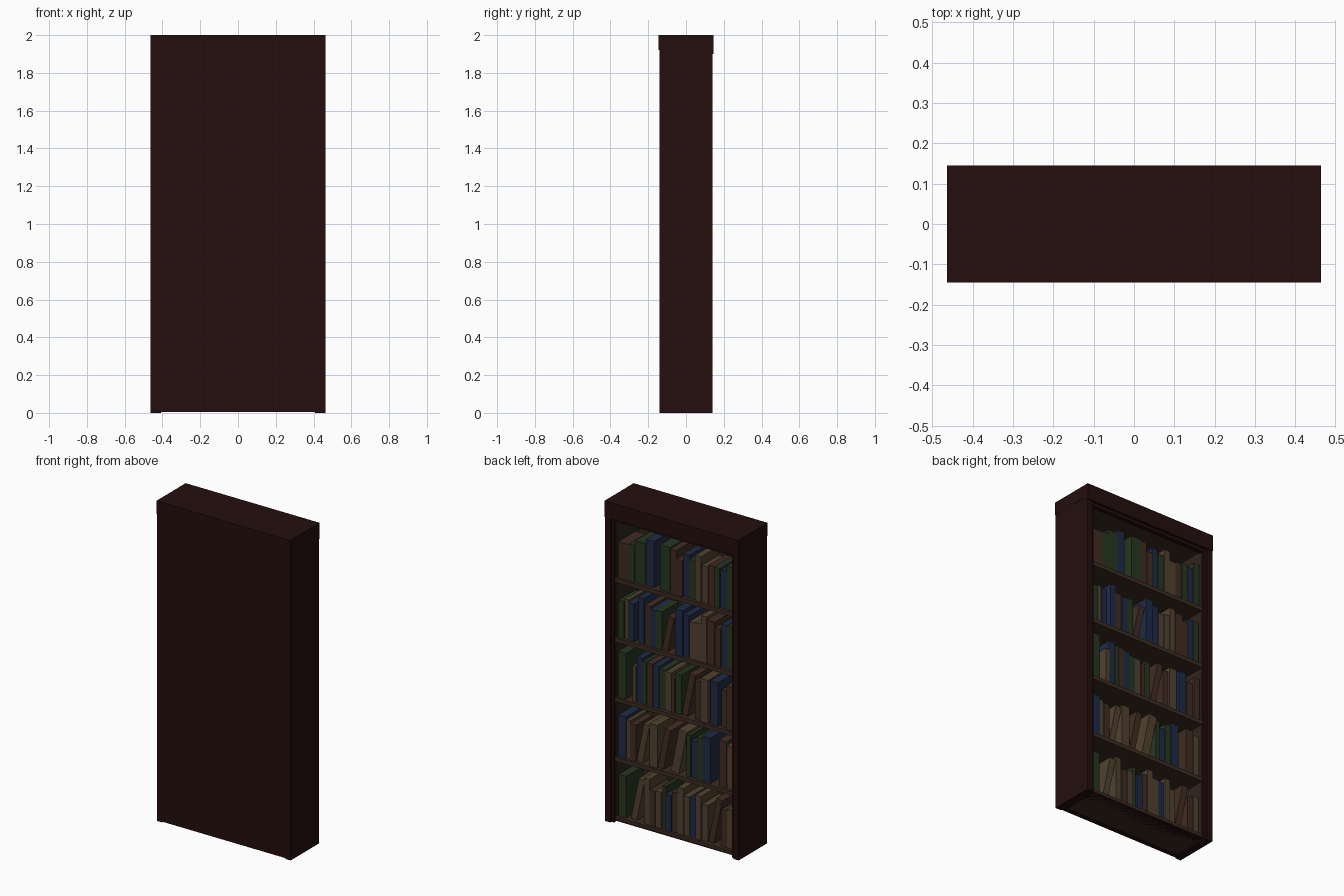
import bpy, math, random
from mathutils import Matrix, Vector

random.seed(4)
old = bpy.data.objects.get("Cube")
if old:
    bpy.data.objects.remove(old, do_unlink=True)


def material(name, colour):
    m = bpy.data.materials.new(name)
    m.use_nodes = True
    m.diffuse_color = (*colour, 1)
    m.node_tree.nodes["Principled BSDF"].inputs["Base Color"].default_value = (*colour, 1)
    return m


dark = material("dark mahogany", (0.017, 0.0045, 0.004))
wood = material("shelf brown", (0.045, 0.025, 0.015))
panel = material("back lining", (0.028, 0.019, 0.011))
covers = {
    "g": material("green cover", (0.019, 0.037, 0.014)),
    "b": material("blue cover", (0.013, 0.024, 0.06)),
    "t": material("tan cover", (0.08, 0.053, 0.028)),
    "n": material("brown cover", (0.053, 0.025, 0.016)),
}


def box(name, low, high, mat, lean=0):
    """Box between two corners, optionally tipped about its bottom."""
    bpy.ops.mesh.primitive_cube_add(size=1)
    ob = bpy.context.object
    ob.name = name
    low, high = Vector(low), Vector(high)
    size = high - low
    ob.data.transform(Matrix.Translation((0, 0, size.z / 2)) @ Matrix.Diagonal((*size, 1)))
    ob.location = ((low.x + high.x) / 2, (low.y + high.y) / 2, low.z)
    ob.rotation_euler.y = lean
    ob.data.materials.append(mat)
    return ob


# Carcass
box("front_panel", (-0.46, -0.14, 0.005), (0.46, -0.115, 1.95), dark)
for side, name in ((1, "left"), (-1, "right")):
    def upright(part, a, b, y0, y1, z0, z1, mat):
        xs = sorted((a * side, b * side))
        box(name + part, (xs[0], y0, z0), (xs[1], y1, z1), mat)
    upright("_side", 0.425, 0.462, -0.14, 0.14, 0, 1.95, dark)
    upright("_stile", 0.408, 0.425, -0.115, 0.128, 0, 1.95, dark)
    upright("_lining", 0.404, 0.408, -0.115, 0.115, 0.03, 1.89, panel)

# Cornice, top rail and inner lining
box("cornice", (-0.463, -0.145, 1.92), (0.463, 0.145, 2), dark)
box("cornice_lip", (-0.463, 0.11, 1.9), (0.463, 0.145, 1.92), dark)
box("top_rail", (-0.41, 0.1, 1.882), (0.41, 0.128, 1.92), dark)
box("ceiling_lining", (-0.408, -0.115, 1.89), (0.408, 0.1, 1.92), wood)
box("back_lining", (-0.408, -0.115, 0.03), (0.408, -0.108, 1.89), panel)
box("base_board", (-0.425, -0.115, 0.01), (0.425, 0.12, 0.02), dark)

# Book rows from the top down: letter = colour, run length = thickness,
# capital = tall, dot = gap, slash = leaning
rows = (
    "nnnnn ggg GGGGG BBBB ... GGGGG NNN nnn BBB ggg TTT ttt nnn ggg bbb GGG",
    "ggg tt bbb .. BBB nnn bbb ggg /nnn BBBB BBB ttt ttt TTT NNNN nnn BBB GGG",
    "GGGG ... tt BBB GG NNN BBB ggg ttt nn ggg /NNN nnn TTTT . BBBB . nnn NNN",
    "BBBB tt nnn /ttt TTTT /NNN /TTTT GG bbb GGG BBBB .... NNNN TTT",
    "GGGG .. /TTT TTT nnn ttt GG bbb nnn TTT ttt bbb TTT ttt /NNN nnn ttt",
)
tilt = 0.2
pitch = 0.372
for level, row in enumerate(rows):
    top = 0.035 + pitch * (len(rows) - 1 - level)
    box("shelf", (-0.408, -0.112, top - 0.025), (0.408, 0.12, top), wood)

    # Each leaning book takes extra room for its slope
    unit = (0.79 - row.count("/") * 0.05) / sum(c.isalpha() or c == "." for c in row)
    x = 0.395
    for word in row.split():
        leaning = word[0] == "/"
        word = word.strip("/")
        width = unit * len(word)
        if word[0] != ".":
            height = (0.275 if word[0].isupper() else 0.235) + random.uniform(-0.015, 0.015)
            front = 0.108 - random.uniform(0, 0.012)
            book = box("book", (x - width + 0.001, front - 0.17, top),
                       (x - 0.001, front, top + height), covers[word[0].lower()],
                       -tilt if leaning else 0)
            if leaning:
                book.location.z += width / 2 * math.sin(tilt)
                x -= 0.05
        x -= width
